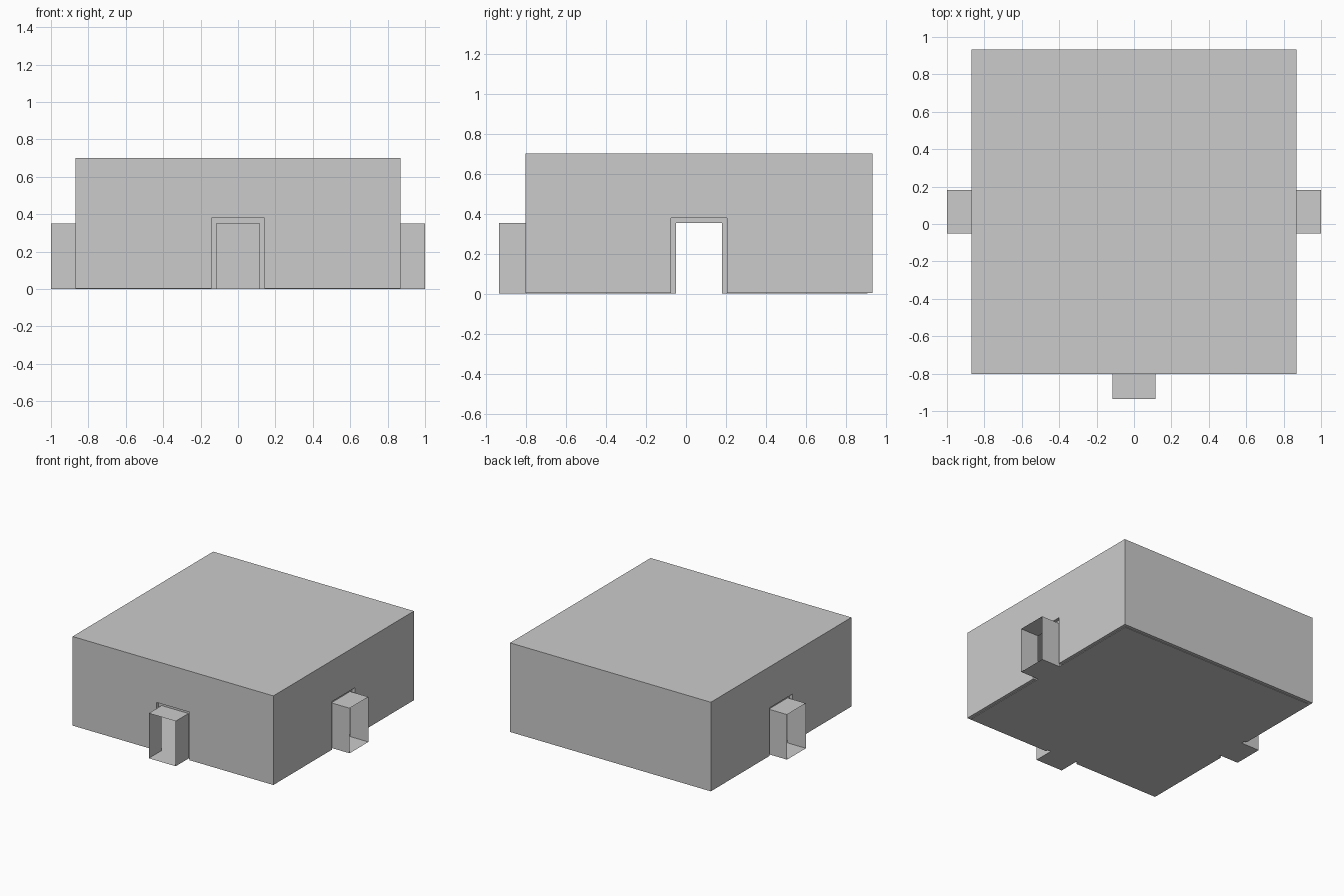
import bpy, bmesh
from mathutils import Matrix, Vector
from math import radians

if "Cube" in bpy.data.objects:
    bpy.data.objects.remove(bpy.data.objects["Cube"])

CENTRE_Y = 0.065      # room centre; the front passage balances the rest
DOORS = (True, True, False, True)   # front, right, back, left


def room_shell(name, half, z0, top, door_w, door_h, depth):
    """Square room with doorways; each door edge is extruded by depth
    (positive = outward passage, negative = inward reveal)."""
    bm = bmesh.new()
    outline = []

    def face(points):
        bm.faces.new([bm.verts.new(p) for p in points])

    for i, has_door in enumerate(DOORS):
        rot = Matrix.Rotation(radians(90 * i), 3, 'Z')

        def place(x, out, z):
            return rot @ Vector((x, -out, z)) + Vector((0, CENTRE_Y, 0))

        # wall, with the door opening cut out of its profile
        door = [(-door_w, z0), (-door_w, door_h), (door_w, door_h), (door_w, z0)]
        low = door if has_door else []
        profile = [(-half, z0)] + low + [(half, z0), (half, top), (-half, top)]
        face([place(x, half, z) for x, z in profile])

        outline.append(place(-half, half, z0))
        if has_door:
            # passage or reveal: two sides and a lintel
            end = half + depth
            for (xa, za), (xb, zb) in zip(door, door[1:]):
                face([place(xa, half, za), place(xb, half, zb),
                      place(xb, end, zb), place(xa, end, za)])
            outline += [place(-door_w, half, z0), place(-door_w, end, z0),
                        place(door_w, end, z0), place(door_w, half, z0)]

    # floor follows the doorways, ceiling is a plain square
    face(outline)
    face([(x * half, y * half + CENTRE_Y, top)
          for x, y in ((-1, -1), (1, -1), (1, 1), (-1, 1))])

    bmesh.ops.remove_doubles(bm, verts=bm.verts, dist=0.0005)
    bmesh.ops.recalc_face_normals(bm, faces=bm.faces)
    mesh = bpy.data.meshes.new(name)
    bm.to_mesh(mesh)
    bm.free()
    obj = bpy.data.objects.new(name, mesh)
    bpy.context.collection.objects.link(obj)
    return obj


# inner room with three open-ended passages
room_shell("inner_room", 0.8425, 0.0, 0.675, 0.116, 0.352, 0.1575)

# outer casing with slightly larger door cut-outs
room_shell("outer_casing", 0.8675, 0.004, 0.70, 0.141, 0.379, -0.025)
